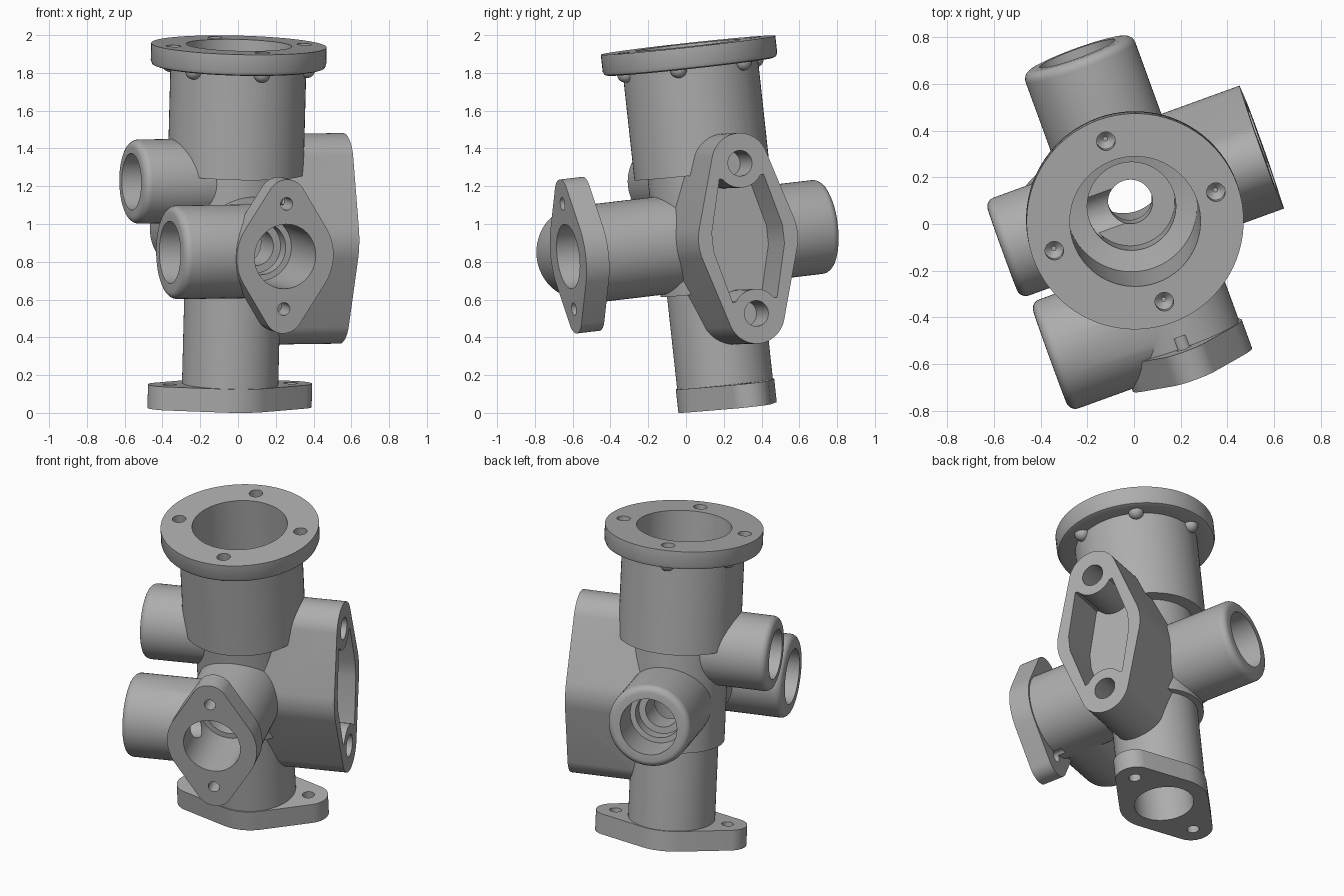
import bpy, bmesh, math
from mathutils import Matrix, Vector

if "Cube" in bpy.data.objects:
    bpy.data.objects.remove(bpy.data.objects["Cube"])

# Tilted frame: main axis leans forward, side ports are turned 20 degrees
Z = Vector((0.026, -0.109, 1)).normalized()
X = Vector((math.cos(math.radians(20)), math.sin(math.radians(20)), 0))
X = (X - Z * X.dot(Z)).normalized()
Y = Z.cross(X)
FRAME = Matrix.Translation((-0.045, 0.22, 0.029)) @ Matrix((X, Y, Z)).transposed().to_4x4()

grey = bpy.data.materials.new("cast_grey")
grey.diffuse_color = (0.42, 0.42, 0.42, 1)
grey.use_nodes = True
grey.node_tree.nodes["Principled BSDF"].inputs["Base Color"].default_value = grey.diffuse_color
UP = (0, 0, 1)
MID = 0.893   # height of the main side ports along the axis


def place(origin, direction):
    d = Vector(direction)
    rot = Matrix() if abs(d.z) > 0.9 else d.to_track_quat('Z', 'Y').to_matrix().to_4x4()
    return FRAME @ Matrix.Translation(origin) @ rot


def finish(name, bm, origin, direction):
    bmesh.ops.recalc_face_normals(bm, faces=bm.faces)
    me = bpy.data.meshes.new(name)
    bm.to_mesh(me)
    bm.free()
    me.transform(place(origin, direction))
    me.materials.append(grey)
    ob = bpy.data.objects.new(name, me)
    bpy.context.collection.objects.link(ob)
    return ob


def revolve(name, profile, origin=(0, 0, 0), direction=UP, n=64):
    """Spin (radius, height) points; first and last radius are closed with caps."""
    bm = bmesh.new()
    rings = [[bm.verts.new((r * math.cos(2 * math.pi * i / n), r * math.sin(2 * math.pi * i / n), h))
              for i in range(n)] for r, h in profile]
    for a, b in zip(rings, rings[1:]):
        for i in range(n):
            j = (i + 1) % n
            bm.faces.new((a[i], a[j], b[j], b[i]))
    bm.faces.new(rings[0])
    bm.faces.new(rings[-1])
    return finish(name, bm, origin, direction)


def extrude(name, outline, depth, origin, direction):
    bm = bmesh.new()
    lo = [bm.verts.new((x, y, 0)) for x, y in outline]
    hi = [bm.verts.new((x, y, depth)) for x, y in outline]
    bm.faces.new(lo)
    bm.faces.new(hi)
    for i in range(len(lo)):
        j = (i + 1) % len(lo)
        bm.faces.new((lo[i], lo[j], hi[j], hi[i]))
    return finish(name, bm, origin, direction)


def diamond(half, end_r, mid_r, along_x=False, n=96):
    """Outline wrapped round a middle circle and two end circles."""
    circles = [(0, 0, mid_r)] + [(s * half, 0, end_r) if along_x else (0, s * half, end_r) for s in (-1, 1)]
    pts = []
    for i in range(n):
        a = 2 * math.pi * (i + 0.5) / n
        c, s = math.cos(a), math.sin(a)
        x, y, r = max(circles, key=lambda k: k[0] * c + k[1] * s + k[2])
        pts.append((x + r * c, y + r * s))
    return pts


def rounded(r, length, e=0.04):
    arc = [(r - e + e * math.cos(a), length - e + e * math.sin(a))
           for a in (math.radians(18 * k) for k in range(6))]
    return [(r, 0)] + arc


def hole(name, r, length, origin, direction=UP, n=48):
    return revolve(name, [(r, 0), (r, length)], origin, direction, n)


# Main body with round top flange
body = revolve("valve_body", [
    (0.255, 0.02), (0.255, 0.62), (0.29, 0.62), (0.29, 1.25), (0.36, 1.25), (0.36, 1.815),
    (0.44, 1.815), (0.457, 1.821), (0.465, 1.84), (0.465, 1.93)], n=80)

# Added parts: pipes, flanges, box port, underside bumps
adds = [
    extrude("bottom_flange", diamond(0.34, 0.115, 0.262, True), 0.125, (0, 0, 0), UP),
    revolve("front_arm", [(0.26, 0), (0.26, 0.72)], (0, 0, MID), (0, -1, 0)),
    extrude("front_flange", diamond(0.30, 0.11, 0.272), 0.13, (0, -0.67, MID), (0, -1, 0)),
    revolve("back_pipe", rounded(0.25, 0.65), (0, 0, MID), (0, 1, 0)),
    revolve("lower_left_pipe", rounded(0.248, 0.555), (0, -0.54, MID), (-1, 0, 0)),
    revolve("upper_left_pipe", rounded(0.223, 0.585), (0, 0, 1.21), (-1, 0, 0)),
    extrude("right_box_port", diamond(0.40, 0.16, 0.28), 0.605, (0, 0, MID), (1, 0, 0)),
]
for k in range(6):
    a = math.radians(-90 + 60 * k)
    prof = [(0.045 * math.sin(t), -0.045 * math.cos(t)) for t in (math.radians(10 + 16 * j) for j in range(11))]
    adds.append(revolve("flange_bump", prof, (0.368 * math.cos(a), 0.368 * math.sin(a), 1.816), UP, 20))

# Cut parts: main bore with steps, port bores, bolt holes, pocket
cuts = [
    revolve("main_bore", [(0.175, -0.1), (0.175, 1.0), (0.095, 1.0), (0.095, 1.15), (0.19, 1.15),
                          (0.19, 1.33), (0.28, 1.35), (0.28, 2.1)]),
    revolve("front_bore", [(0.1, 0.05), (0.1, 0.34), (0.14, 0.34), (0.14, 0.42), (0.172, 0.42), (0.172, 0.95)],
            (0, 0, MID), (0, -1, 0)),
    revolve("back_bore", [(0.1, 0.05), (0.1, 0.34), (0.14, 0.34), (0.14, 0.42), (0.172, 0.42), (0.172, 0.8)],
            (0, 0, MID), (0, 1, 0)),
    revolve("lower_left_bore", [(0.1, 0.02), (0.1, 0.26), (0.165, 0.26), (0.165, 0.7)],
            (0, -0.54, MID), (-1, 0, 0)),
    revolve("upper_left_bore", [(0.1, 0.05), (0.1, 0.33), (0.15, 0.33), (0.15, 0.7)],
            (0, 0, 1.21), (-1, 0, 0)),
]
for k in range(4):
    a = math.radians(90 * k)
    cuts.append(revolve("top_bolt_hole", [(0.01, 1.84), (0.04, 1.87), (0.04, 2.0)],
                        (0.368 * math.cos(a), 0.368 * math.sin(a), 0), UP, 24))
for s in (-1, 1):
    cuts.append(hole("bottom_bolt_hole", 0.036, 0.3, (s * 0.34, 0, -0.1), UP, 24))
    cuts.append(hole("front_bolt_hole", 0.034, 0.3, (0, -0.62, MID + s * 0.28), (0, -1, 0), 24))
    cuts.append(hole("box_bolt_hole", 0.068, 0.3, (0.42, 0, MID + s * 0.40), (1, 0, 0), 32))

# Hexagonal pocket, scooped round the two bolt bosses
half = [(0.2, -0.05), (0.2, 0.05), (0.125, 0.33)]
half += [(0.13 * math.cos(a), 0.40 + 0.13 * math.sin(a)) for a in
         (math.radians(-35 - 11 * k) for k in range(11))]
half += [(-0.125, 0.33), (-0.2, 0.05)]
pocket = half[1:] + [(-x, -y) for x, y in half[1:]]
cuts.append(extrude("box_pocket", pocket, 0.4, (0.355, 0, MID), (1, 0, 0)))

# Combine into one casting
for op, parts in (('UNION', adds), ('DIFFERENCE', cuts)):
    for ob in parts:
        m = body.modifiers.new(ob.name, 'BOOLEAN')
        m.operation, m.object, m.solver = op, ob, 'EXACT'
bpy.context.view_layer.update()
mesh = bpy.data.meshes.new_from_object(body.evaluated_get(bpy.context.evaluated_depsgraph_get()))
body.modifiers.clear()
body.data = mesh
for ob in adds + cuts:
    bpy.data.objects.remove(ob)

bpy.context.view_layer.objects.active = body
body.select_set(True)
bpy.ops.object.shade_smooth_by_angle(angle=math.radians(30))
